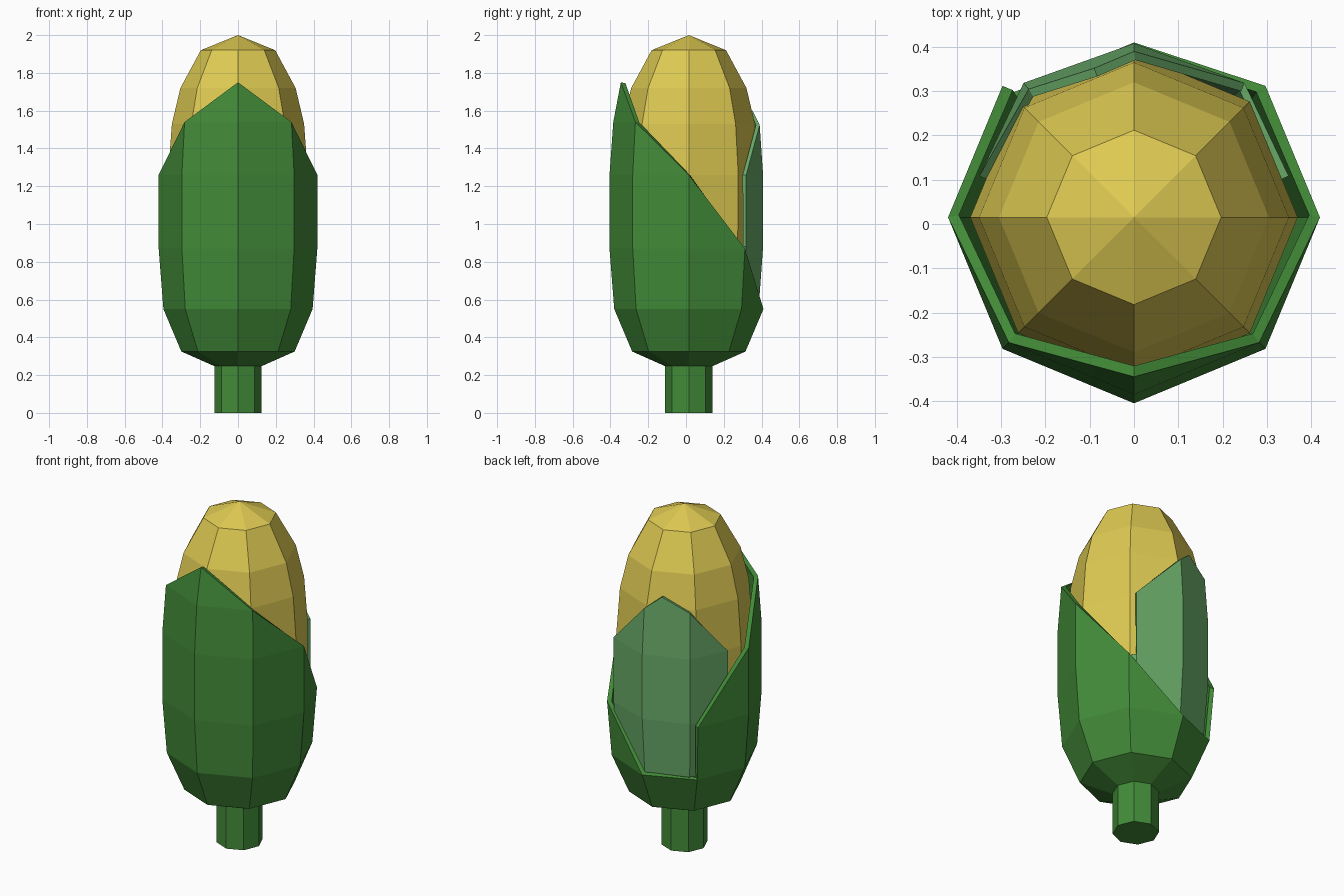
import bpy
from math import cos, sin, radians

if "Cube" in bpy.data.objects:
    bpy.data.objects.remove(bpy.data.objects["Cube"])

CY = 0.015  # shared axis offset in y


def material(name, rgb):
    m = bpy.data.materials.new(name)
    m.diffuse_color = (*rgb, 1)
    m.use_nodes = True
    m.node_tree.nodes["Principled BSDF"].inputs["Base Color"].default_value = m.diffuse_color
    return m


def add_mesh(name, verts, faces, mat):
    me = bpy.data.meshes.new(name)
    me.from_pydata(verts, [], faces)
    me.update()
    ob = bpy.data.objects.new(name, me)
    bpy.context.collection.objects.link(ob)
    me.materials.append(mat)
    return ob


def point(r, deg, z):
    a = radians(deg)
    return (r * cos(a), CY + r * sin(a), z)


def lathe(name, profile, mat, n=8):
    """Closed low-poly solid of revolution."""
    verts = [point(r, 360 * i / n, z) for r, z in profile for i in range(n)]
    faces = [(k * n + i, k * n + (i + 1) % n, (k + 1) * n + (i + 1) % n, (k + 1) * n + i)
             for k in range(len(profile) - 1) for i in range(n)]
    top = len(verts)
    verts.append((0, CY, profile[-1][1] + (0.08 if name == "cob" else 0)))
    faces += [(top - n + i, top - n + (i + 1) % n, top) for i in range(n)]
    faces.append(tuple(reversed(range(n))))
    return add_mesh(name, verts, faces, mat)


def sheet(name, profile, panels, mat, thickness, tip=None):
    """Leaf sheet: panels are (angle a, angle b, top ring at a, top ring at b)."""
    verts, index, faces = [], {}, []

    def v(col, k):
        if (col, k) not in index:
            index[col, k] = len(verts)
            r, z = profile[k]
            deg, scale = col
            verts.append(point(r * scale, deg, z))
        return index[col, k]

    for a, b, ta, tb in panels:
        for k in range(min(ta, tb)):
            faces.append((v(a, k), v(b, k), v(b, k + 1), v(a, k + 1)))
        lo = min(ta, tb)
        if ta > tb:
            faces.append((v(a, lo), v(b, lo), v(a, ta)))
        elif tb > ta:
            faces.append((v(a, lo), v(b, lo), v(b, tb)))
    if tip:
        a, b, k, co = tip
        verts.append(co)
        faces.append((v(a, k), v(b, k), len(verts) - 1))
    ob = add_mesh(name, verts, faces, mat)
    s = ob.modifiers.new("thickness", "SOLIDIFY")
    s.thickness, s.offset = thickness, -1
    return ob


green = material("husk green", (0.055, 0.26, 0.04))
pale = material("pale green", (0.14, 0.40, 0.14))
yellow = material("kernel yellow", (0.73, 0.59, 0.085))

# stalk
lathe("stalk", [(0.125, 0), (0.125, 0.26)], green)

# cob
lathe("cob", [(0.10, 0.28), (0.25, 0.34), (0.34, 0.56), (0.365, 0.87), (0.37, 1.26),
              (0.35, 1.53), (0.305, 1.72), (0.197, 1.92)], yellow)

# outer husk: tallest at the front, stepping down to the back, with a seam at back left
rings = [(0.12, 0.245), (0.30, 0.325), (0.395, 0.55), (0.42, 0.87), (0.42, 1.26),
         (0.40, 1.54), (0.36, 1.75)]
tops = [6, 5, 4, 3, 2]
husk = []
for i in range(4):
    husk.append(((-90 + 45 * i, 1), (-45 + 45 * i, 1), tops[i], tops[i + 1]))
    if i < 3:
        husk.append(((-135 - 45 * i, 1), (-90 - 45 * i, 1), tops[i + 1], tops[i]))
# share one column per angle on the left side
husk = [tuple((c[0] % 360, 1) if isinstance(c, tuple) else c for c in p) for p in husk]
husk.append(((90, 1), (135, 1), 2, 2))
sheet("outer_husk", rings, husk, green, 0.025)

# inner leaf at the back
leaf_rings = [(0.28, 0.335), (0.37, 0.56), (0.393, 0.88), (0.393, 1.26), (0.375, 1.525)]
c = [(15, 0.92), (50.6, 1), (90, 1), (129.4, 1), (165, 0.92)]
sheet("inner_leaf", leaf_rings,
      [(c[0], c[1], 2, 2), (c[1], c[2], 3, 4), (c[2], c[3], 4, 4), (c[3], c[4], 4, 3)],
      pale, 0.02, tip=(c[2], c[3], 4, (-0.09, 0.352, 1.6)))
